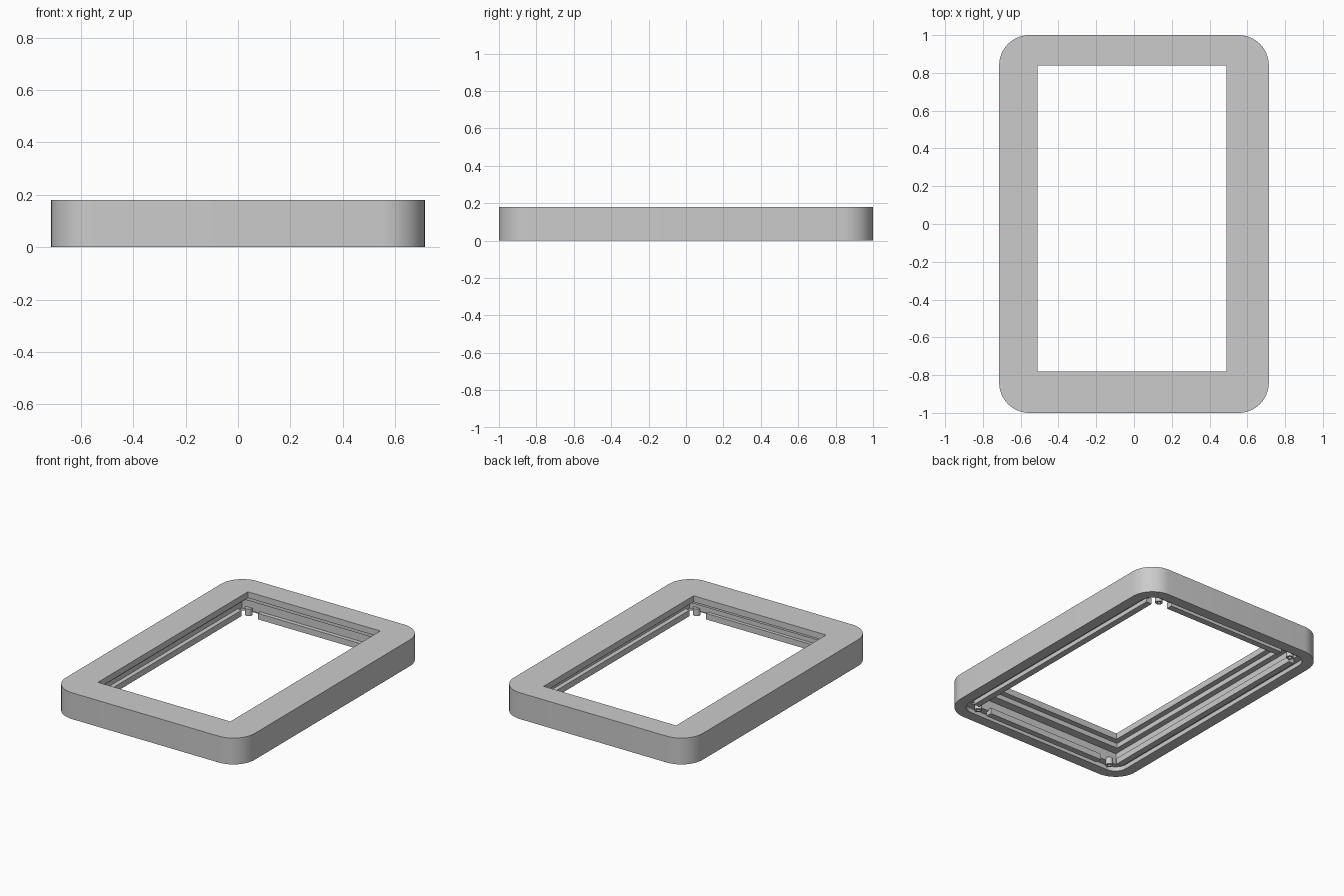
import bpy, bmesh, math

cube = bpy.data.objects.get("Cube")
if cube:
    bpy.data.objects.remove(cube, do_unlink=True)

grey = bpy.data.materials.new("plain_grey")
grey.use_nodes = True
grey.diffuse_color = (0.6, 0.6, 0.6, 1)
grey.node_tree.nodes["Principled BSDF"].inputs["Base Color"].default_value = (0.6, 0.6, 0.6, 1)


def outline(x0, x1, y0, y1, radius=0, steps=12):
    """Points of a rectangle, with rounded corners if radius is above zero."""
    if radius == 0:
        return [(x0, y0), (x1, y0), (x1, y1), (x0, y1)]
    corners = [(x1 - radius, y1 - radius), (x0 + radius, y1 - radius),
               (x0 + radius, y0 + radius), (x1 - radius, y0 + radius)]
    points = []
    for quarter, (cx, cy) in enumerate(corners):
        for i in range(steps + 1):
            a = (quarter + i / steps) * math.pi / 2
            points.append((cx + radius * math.cos(a), cy + radius * math.sin(a)))
    return points


def prism(name, points, z0, z1):
    bm = bmesh.new()
    face = bm.faces.new([bm.verts.new((x, y, z0)) for x, y in points])
    top = bmesh.ops.extrude_face_region(bm, geom=[face])["geom"]
    verts = [v for v in top if isinstance(v, bmesh.types.BMVert)]
    bmesh.ops.translate(bm, verts=verts, vec=(0, 0, z1 - z0))
    bmesh.ops.remove_doubles(bm, verts=bm.verts, dist=0.0001)
    bmesh.ops.recalc_face_normals(bm, faces=bm.faces)
    mesh = bpy.data.meshes.new(name)
    bm.to_mesh(mesh)
    bm.free()
    mesh.materials.append(grey)
    obj = bpy.data.objects.new(name, mesh)
    bpy.context.collection.objects.link(obj)
    return obj


def select(obj):
    bpy.ops.object.select_all(action='DESELECT')
    obj.select_set(True)
    bpy.context.view_layer.objects.active = obj


def cut(target, points, depth):
    """Cut an outline into the underside, up to the given height."""
    cutter = prism("cutter", points, -0.05, depth)
    cutter.hide_render = True
    select(target)
    mod = target.modifiers.new("cut", 'BOOLEAN')
    mod.operation = 'DIFFERENCE'
    mod.solver = 'EXACT'
    mod.object = cutter
    bpy.ops.object.modifier_apply(modifier=mod.name)
    bpy.data.objects.remove(cutter, do_unlink=True)


def smooth(obj):
    select(obj)
    bpy.ops.object.shade_smooth_by_angle(angle=math.radians(30))


# Outer frame, stepped from underneath up to the window
frame = prism("frame", outline(-0.714, 0.714, -1, 1, 0.16), 0, 0.18)
cut(frame, outline(-0.64, 0.64, -0.927, 0.927, 0.085), 0.03)   # back cover recess
cut(frame, outline(-0.59, 0.59, -0.88, 0.885), 0.105)          # main pocket
cut(frame, outline(-0.55, 0.53, -0.82, 0.865), 0.138)          # panel seat
cut(frame, outline(-0.512, 0.49, -0.782, 0.838), 0.25)         # window
smooth(frame)

# Low ribs around the pocket, standing in from its walls
for s, side, end in ((-1, "right", "front"), (1, "left", "back")):
    xs = sorted((s * 0.56, s * 0.603))
    prism(f"rib_{side}", outline(*xs, -0.84, 0.84), 0.001, 0.042)
    ys = sorted((s * 0.857, s * 0.9))
    prism(f"rib_{end}", outline(-0.45, 0.45, *ys), 0.001, 0.042)

# Short hollow screw posts at the gaps between the ribs
for sx, side in ((-1, "right"), (1, "left")):
    for sy, end in ((-1, "front"), (1, "back")):
        x, y, r, hole = sx * 0.535, sy * 0.88, 0.024, 0.011
        post = prism(f"screw_post_{end}_{side}", outline(x - r, x + r, y - r, y + r, r, 5), 0.002, 0.05)
        cut(post, outline(x - hole, x + hole, y - hole, y + hole, hole, 4), 0.035)
        smooth(post)
